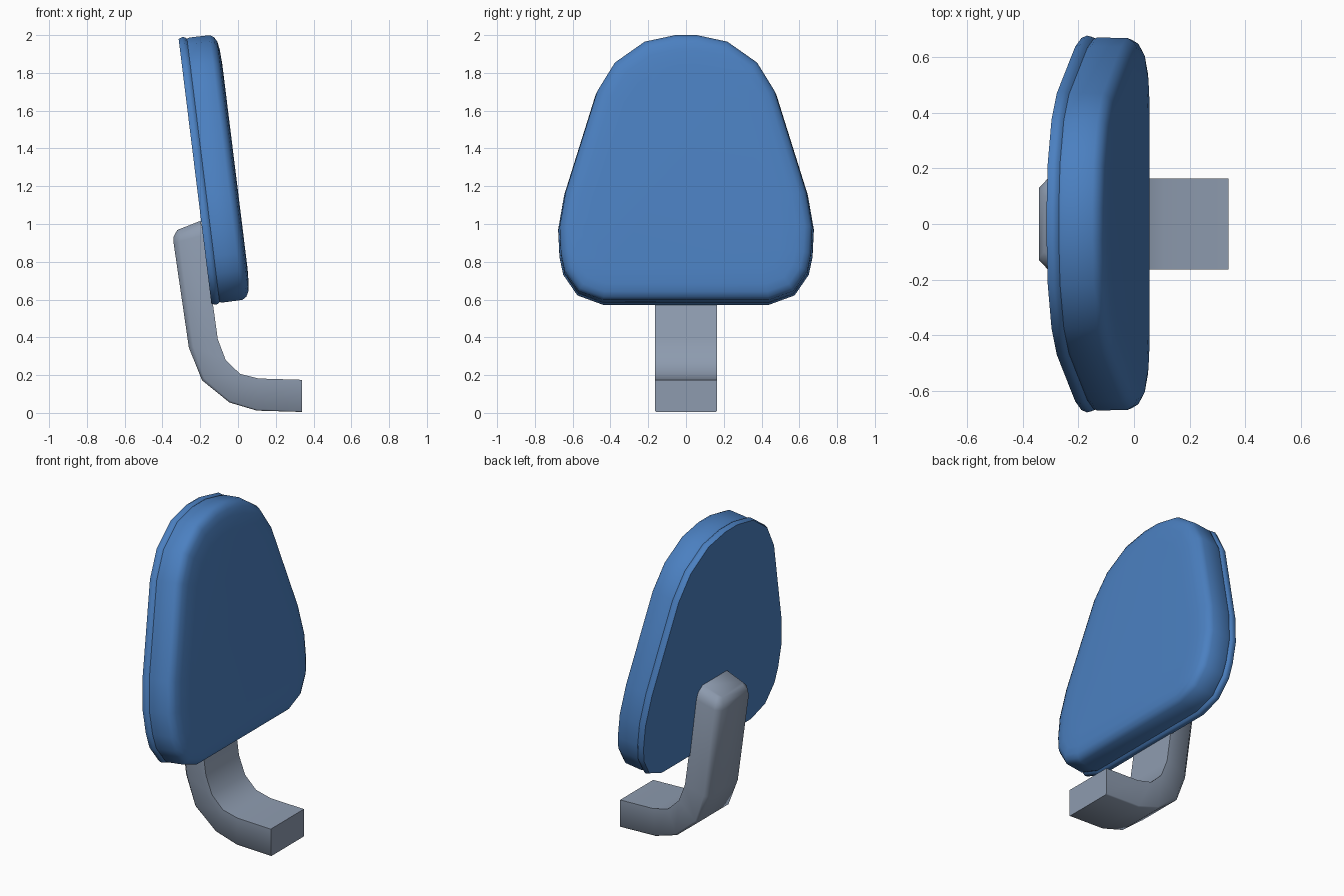
import bpy, bmesh, math
from mathutils import Vector

if "Cube" in bpy.data.objects:
    bpy.data.objects.remove(bpy.data.objects["Cube"])


def material(name, rgb):
    m = bpy.data.materials.new(name)
    m.diffuse_color = (*rgb, 1)
    m.use_nodes = True
    m.node_tree.nodes["Principled BSDF"].inputs["Base Color"].default_value = m.diffuse_color
    return m


def loft(name, rings, mat):
    """Skin a list of equal-length closed rings and cap both ends."""
    bm = bmesh.new()
    vr = [[bm.verts.new(p) for p in r] for r in rings]
    n = len(rings[0])
    for a, b in zip(vr, vr[1:]):
        for i in range(n):
            j = (i + 1) % n
            bm.faces.new((a[i], a[j], b[j], b[i]))
    bm.faces.new(vr[0])
    bm.faces.new(vr[-1])
    bmesh.ops.recalc_face_normals(bm, faces=bm.faces)
    me = bpy.data.meshes.new(name)
    bm.to_mesh(me)
    bm.free()
    me.materials.append(mat)
    ob = bpy.data.objects.new(name, me)
    bpy.context.collection.objects.link(ob)
    bpy.ops.object.select_all(action='DESELECT')
    ob.select_set(True)
    bpy.context.view_layer.objects.active = ob
    bpy.ops.object.shade_smooth_by_angle(angle=math.radians(50))
    return ob


def inset(poly, d):
    """Mitred inward offset of a counter-clockwise polygon."""
    out = []
    for i, p in enumerate(poly):
        e1 = (p - poly[i - 1]).normalized()
        e2 = (poly[(i + 1) % len(poly)] - p).normalized()
        n1, n2 = Vector((-e1.y, e1.x)), Vector((-e2.y, e2.x))
        m = (n1 + n2).normalized()
        out.append(p + m * d / m.dot(n1))
    return out


blue = material("blue upholstery", (0.07, 0.215, 0.53))
grey = material("grey metal", (0.27, 0.33, 0.43))

# Backrest pad: half outline (y, v) in the tilted plane, bottom to top, mirrored
half = [(0.44, 0.0), (0.575, 0.05), (0.65, 0.16), (0.67, 0.255), (0.677, 0.40),
        (0.645, 0.585), (0.477, 1.125), (0.382, 1.28), (0.222, 1.393), (0.06, 1.428)]
outline = [Vector(p) for p in half] + [Vector((-y, v)) for y, v in reversed(half)]
origin = Vector((-0.14, 0, 0.57))
up = Vector((-0.1227, 0, 0.9924))
out = Vector((0.9924, 0, 0.1227))

# Edge profile (depth, inset): back lip, groove, side, rounded front
profile = [(0, 0.008), (0.02, 0.0), (0.034, 0.003), (0.044, 0.012), (0.056, 0.007),
           (0.165, 0.008), (0.188, 0.022), (0.202, 0.048), (0.209, 0.09), (0.213, 0.17)]
rings = [[origin + out * n + up * p.y + Vector((0, p.x, 0)) for p in inset(outline, d)]
         for n, d in profile]
loft("backrest_pad", rings, blue)

# Bent support bracket: stations of (outer xz, inner xz, half width, edge bevel)
stations = [((0.34, 0.005), (0.34, 0.175), 0.163, 0.006),
            ((0.10, 0.012), (0.11, 0.182), 0.163, 0.008),
            ((-0.045, 0.055), (0.01, 0.207), 0.163, 0.01),
            ((-0.19, 0.172), (-0.065, 0.28), 0.163, 0.016),
            ((-0.26, 0.345), (-0.107, 0.39), 0.163, 0.025),
            ((-0.341, 0.90), (-0.183, 0.94), 0.163, 0.032),
            ((-0.341, 0.932), (-0.192, 0.985), 0.152, 0.032),
            ((-0.322, 0.968), (-0.198, 1.017), 0.12, 0.02)]
rings = []
for o, i, w, b in stations:
    o, i = Vector((o[0], 0, o[1])), Vector((i[0], 0, i[1]))
    s = o + (i - o).normalized() * b
    rings.append([p + Vector((0, y, 0)) for p, y in
                  ((i, -w), (s, -w), (o, b - w), (o, w - b), (s, w), (i, w))])
loft("support_bracket", rings, grey)
